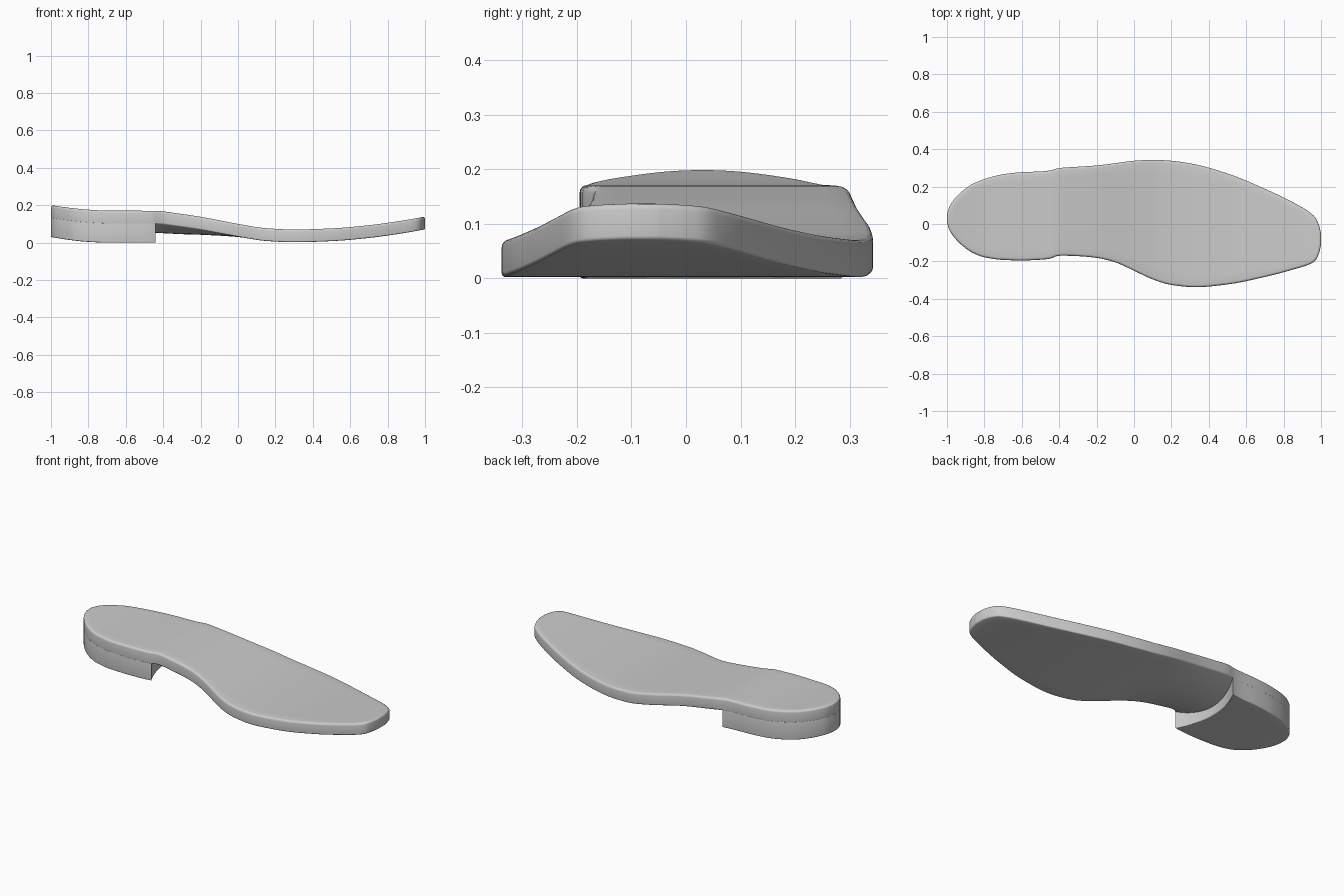
import bpy, bmesh, math

if "Cube" in bpy.data.objects:
    bpy.data.objects.remove(bpy.data.objects["Cube"])

# Plan outline: x, inner edge y, outer edge y
OUTLINE = [(-1, 0.01, 0.05), (-.99, -.025, .085), (-.97, -.06, .12), (-.93, -.105, .165),
           (-.87, -.15, .21), (-.8, -.178, .24), (-.7, -.192, .266), (-.6, -.195, .277),
           (-.5, -.191, .281), (-.45, -.186, .286), (-.40, -.169, .299), (-.3, -.172, .306),
           (-.2, -.181, .313), (-.1, -.205, .325), (0, -.25, .338), (.1, -.296, .343),
           (.2, -.326, .338), (.33, -.338, .318), (.5, -.323, .27), (.7, -.283, .188),
           (.88, -.235, .1), (.94, -.215, .062), (.97, -.195, .034), (.99, -.155, -.01), (1, -.11, -.05)]
# Side profile of the upper surface: x, z
TOP = [(-1, .2), (-.9, .186), (-.8, .176), (-.7, .171), (-.45, .170), (-.3, .153), (-.2, .138),
       (0, .1), (.15, .077), (.3, .07), (.5, .076), (.7, .093), (.9, .121), (1, .139)]
# Underside of the heel, and the belly of the waist between the edges
HEEL = [(-1, .03), (-.9, .014), (-.8, .004), (-.7, 0), (-.4, 0)]
BELLY = [(-1, .05), (-.44, .05), (-.3, .04), (-.2, .028), (.05, 0), (1, 0)]
BREAST = -.44


def interp(pts, x, k=1):
    """Monotone cubic interpolation of column k."""
    n = len(pts)
    x = min(max(x, pts[0][0]), pts[-1][0])
    i = max(j for j in range(n - 1) if pts[j][0] <= x)

    def slope(j):
        return (pts[j + 1][k] - pts[j][k]) / (pts[j + 1][0] - pts[j][0])

    def tangent(j):
        if j == 0 or j == n - 1:
            return slope(min(j, n - 2))
        a, b = slope(j - 1), slope(j)
        return 2 * a * b / (a + b) if a * b > 0 else 0

    h = pts[i + 1][0] - pts[i][0]
    t = (x - pts[i][0]) / h
    return ((2*t**3 - 3*t*t + 1) * pts[i][k] + (t**3 - 2*t*t + t) * h * tangent(i)
            + (3*t*t - 2*t**3) * pts[i + 1][k] + (t**3 - t*t) * h * tangent(i + 1))


def low(x):
    return interp(OUTLINE, x, 1)


def high(x):
    return interp(OUTLINE, x, 2)


def solid(name, loop, spine, top, bottom, r_top, r_bottom):
    """Closed slab: rings run from the top spine over a rounded rim to the bottom spine."""
    bm = bmesh.new()
    fracs = [1, .8, .6, .4, .2]
    arcs = [math.pi / 2 * i / 4 for i in range(5)]
    rings = [('top', f, None) for f in fracs] + [('top', 0, a) for a in arcs]
    rings += [('bot', 0, a) for a in reversed(arcs)] + [('bot', f, None) for f in reversed(fracs)]
    grid = []
    for side, f, a in rings:
        ring = []
        for x, y in loop:
            sx = min(max(x, spine[0]), spine[1])
            sy = (low(sx) + high(sx)) / 2
            dist = math.hypot(sx - x, sy - y)
            r = r_top if side == 'top' else r_bottom(x)
            drop = 0
            g = f
            if a is not None:
                g = r * (1 - math.cos(math.pi / 2 - a)) / dist
                drop = r * (1 - math.cos(a))
                g = r * (1 - math.sin(a)) / dist
            px, py = x + (sx - x) * g, y + (sy - y) * g
            z = top(px) - drop if side == 'top' else bottom(px, g) + drop
            ring.append(bm.verts.new((px, py, z)))
        grid.append(ring)
    n = len(loop)
    for r0, r1 in zip(grid, grid[1:]):
        for i in range(n):
            bm.faces.new((r0[i], r0[(i + 1) % n], r1[(i + 1) % n], r1[i]))
    bmesh.ops.remove_doubles(bm, verts=bm.verts, dist=1e-5)
    bmesh.ops.recalc_face_normals(bm, faces=bm.faces)
    me = bpy.data.meshes.new(name)
    bm.to_mesh(me)
    bm.free()
    ob = bpy.data.objects.new(name, me)
    bpy.context.collection.objects.link(ob)
    bpy.ops.object.select_all(action='DESELECT')
    ob.select_set(True)
    bpy.context.view_layer.objects.active = ob
    bpy.ops.object.shade_smooth_by_angle(angle=math.radians(40))
    return ob


def top_z(x):
    return interp(TOP, x)


def edge_z(x):
    return top_z(x) - .068


def sole_bottom(x, f):
    return edge_z(x) - interp(BELLY, x) * (1 - (1 - f) ** 2)


# Sole: full outline, with a rounded upper rim
xs = [-math.cos(math.pi * i / 110) for i in range(111)]
loop = [(x, high(x)) for x in xs] + [(x, low(x)) for x in reversed(xs)]
solid('sole', loop, (-.8, .8), top_z, sole_bottom, .013,
      lambda x: .007 if x > BREAST else .0005)

# Heel: rear of the outline, closed by a concave front face
hx = [x for x in xs if x < BREAST - .005] + [BREAST]
y0, y1 = low(BREAST), high(BREAST)
arc = []
for i in range(1, 20):
    v = 1 - i / 10
    arc.append((BREAST - .06 * (1 - v * v), (y0 + y1) / 2 + v * (y1 - y0) / 2))
loop = [(x, high(x)) for x in hx] + arc + [(x, low(x)) for x in reversed(hx)]
solid('heel', loop, (-.8, -.65), edge_z, lambda x, f: interp(HEEL, x), .0005, lambda x: .005)
